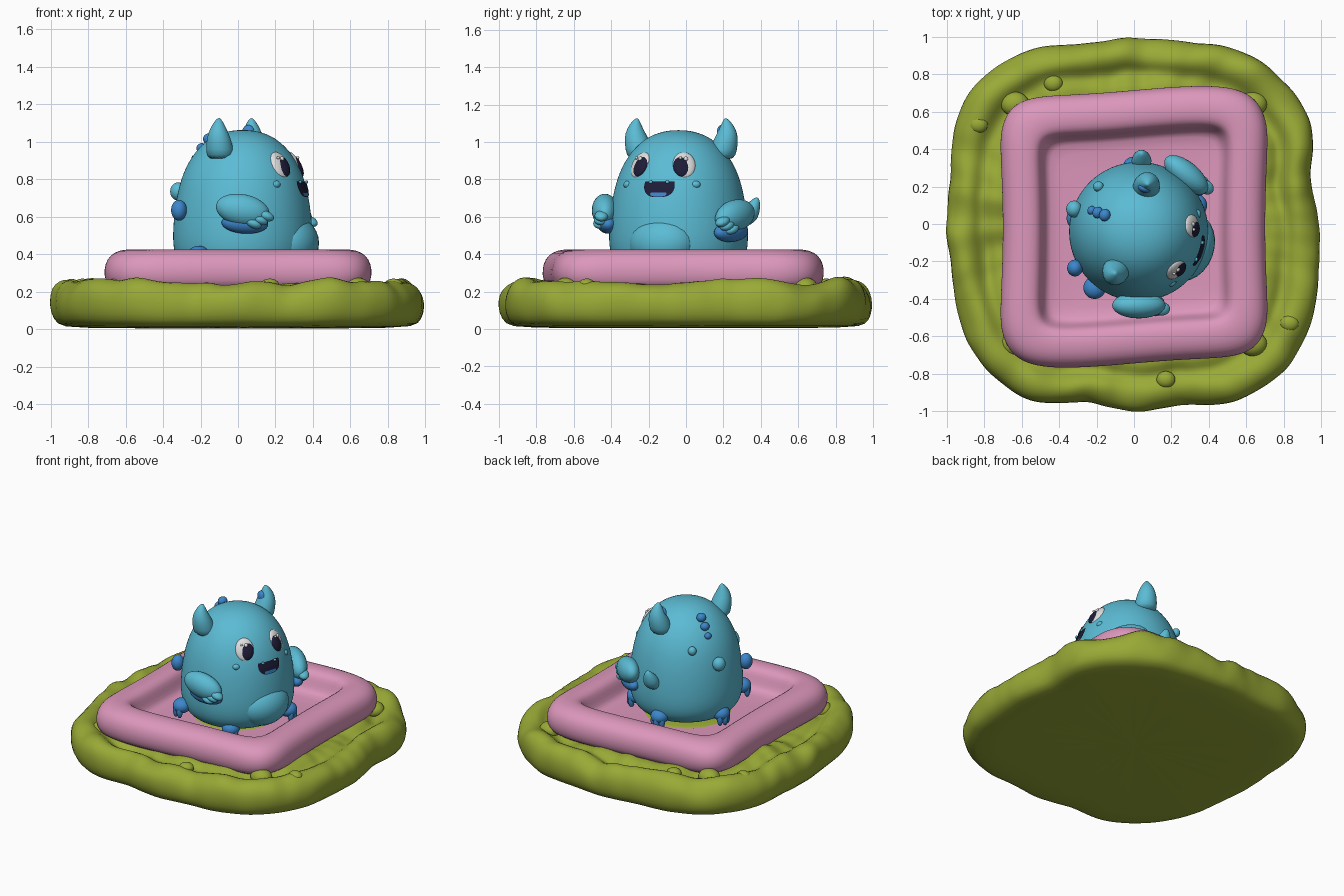
import bpy, bmesh
from math import sin, cos, pi, radians, floor, atan2, copysign
from mathutils import Matrix, Vector, noise

cube = bpy.data.objects.get("Cube")
if cube:
    bpy.data.objects.remove(cube)


def material(name, r, g, b):
    m = bpy.data.materials.new(name)
    m.use_nodes = True
    m.diffuse_color = (r, g, b, 1)
    shader = m.node_tree.nodes["Principled BSDF"]
    shader.inputs["Base Color"].default_value = (r, g, b, 1)
    shader.inputs["Roughness"].default_value = 0.7
    return m


OLIVE = material("olive", 0.32, 0.40, 0.037)
PINK = material("pink", 0.72, 0.31, 0.50)
CYAN = material("cyan", 0.105, 0.50, 0.66)
BLUE = material("blue", 0.045, 0.24, 0.60)
WHITE = material("eye white", 0.75, 0.75, 0.75)
NAVY = material("navy", 0.013, 0.012, 0.04)

# Creature frame: local +x is where it looks
CREATURE = Matrix.Translation((0.025, -0.04, 0)) @ Matrix.Rotation(radians(-20), 4, "Z")
WORLD = Matrix.Identity(4)


def finish(name, bm, mat, frame, levels=0):
    bmesh.ops.recalc_face_normals(bm, faces=bm.faces)
    bm.transform(frame)
    mesh = bpy.data.meshes.new(name)
    bm.to_mesh(mesh)
    bm.free()
    mesh.materials.append(mat)
    mesh.polygons.foreach_set("use_smooth", [True] * len(mesh.polygons))
    ob = bpy.data.objects.new(name, mesh)
    bpy.context.collection.objects.link(ob)
    if levels:
        mod = ob.modifiers.new("Smooth", "SUBSURF")
        mod.levels = mod.render_levels = levels
    return ob


def loft(name, rings, mat, frame=WORLD, levels=1, caps=True):
    """Skin closed rings of points, optionally closing both ends."""
    bm = bmesh.new()
    rows = [[bm.verts.new(p) for p in ring] for ring in rings]
    n = len(rows[0])
    for a, b in zip(rows, rows[1:]):
        for i in range(n):
            j = (i + 1) % n
            bm.faces.new((a[i], a[j], b[j], b[i]))
    if caps:
        for row in (rows[0], rows[-1]):
            bm.faces.new(row)
    return finish(name, bm, mat, frame, levels)


def ball(name, loc, radii, mat, frame=CREATURE, yaw=0, pitch=0):
    bm = bmesh.new()
    bmesh.ops.create_uvsphere(bm, u_segments=24, v_segments=14, radius=1)
    turn = Matrix.Rotation(yaw, 4, "Z") @ Matrix.Rotation(pitch, 4, "Y")
    bm.transform(Matrix.Translation(loc) @ turn @ Matrix.Diagonal((*radii, 1)))
    return finish(name, bm, mat, frame)


def circle(x, y, z, r, n=16):
    return [(x + r * cos(2 * pi * i / n), y + r * sin(2 * pi * i / n), z) for i in range(n)]


# Lumpy base: radius every 15 degrees, skinned through a rolled rim section
RADII = [0.99, 0.98, 1.09, 1.105, 1.08, 1.01, 1.0, 1.0, 1.08, 1.125, 1.1, 1.02,
         1.0, 1.01, 1.07, 1.105, 1.09, 0.99, 1.0, 1.01, 1.09, 1.125, 1.09, 1.02]


def base_radius(a):
    t = (a / (2 * pi)) * 24
    k = floor(t)
    f = t - k
    p, q, r, s = (RADII[(k + d) % 24] for d in (-1, 0, 1, 2))
    return q + 0.5 * f * (r - p + f * (2 * p - 5 * q + 4 * r - s + f * (3 * (q - r) + s - p)))


BASE = [(0.3, 0.005), (0.9, 0.005), (0.965, 0.025), (0.995, 0.08), (1.0, 0.145), (0.988, 0.2),
        (0.955, 0.24), (0.91, 0.262), (0.865, 0.25), (0.835, 0.215), (0.8, 0.2),
        (0.77, 0.22), (0.73, 0.235), (0.66, 0.22), (0.3, 0.2)]
rings = []
for s, z in BASE:
    ring = []
    for i in range(160):
        a = 2 * pi * i / 160
        r = base_radius(a) * s
        lump = noise.noise(Vector((cos(a) * s * 4, sin(a) * s * 4, z * 3)))
        fine = noise.noise(Vector((cos(a) * 9, sin(a) * 9, z * 5)))
        z2 = z + (0.045 * lump + 0.015 * fine) * min(1, z / 0.2)
        if s > 0.75:
            r += 0.008 * lump + 0.008 * fine
        ring.append((r * cos(a), r * sin(a), max(0, z2)))
    rings.append(ring)
loft("ground_base", rings, OLIVE)
for x, y in ((-0.83, 0.53), (-0.43, 0.75), (0.83, -0.53), (0.17, -0.83)):
    ball("base_lump", (x, y, 0.235), (0.05, 0.045, 0.035), OLIVE, WORLD)
for sx, sy in ((-1, -1), (1, -1), (-1, 1), (1, 1)):
    ball("corner_lump", (sx * 0.635, sy * 0.64, 0.22), (0.075, 0.065, 0.055), OLIVE, WORLD)

# Soft square pool: half size, height and squareness of each ring
POOL = [(0.3, 0.2, 6.5), (0.66, 0.2, 6.5), (0.705, 0.23, 6.5), (0.722, 0.29, 6.5), (0.715, 0.35, 6.5),
        (0.69, 0.395, 6.5), (0.645, 0.42, 6.5), (0.59, 0.428, 7), (0.54, 0.42, 8),
        (0.51, 0.395, 11), (0.495, 0.34, 11), (0.475, 0.295, 11), (0.44, 0.28, 11), (0.2, 0.278, 8)]
rings = []
for h, z, n in POOL:
    ring = []
    for i in range(128):
        a = 2 * pi * i / 128
        c, s = cos(a), sin(a)
        r = h / (abs(c) ** n + abs(s) ** n) ** (1 / n)
        x, y = r * c, r * s
        ring.append((x * (0.975 + 0.03 * min(1, (y / 0.5) ** 2)),
                     y * 1.015 - 0.015 + 0.025 * sin(3.5 * x) * min(1, abs(y) * 2), z))
    rings.append(ring)
loft("pool", rings, PINK)
ball("pool_stain", (0.0, -0.02, 0.275), (0.29, 0.29, 0.02), OLIVE, WORLD)

# Egg-shaped body
BODY = [(0.2, 0.285), (0.29, 0.3), (0.355, 0.36), (0.374, 0.45), (0.372, 0.55), (0.362, 0.65),
        (0.344, 0.75), (0.313, 0.85), (0.255, 0.95), (0.172, 1.025), (0.085, 1.057), (0.02, 1.063)]
loft("body", [circle(0, 0, z, r, 40) for r, z in BODY], CYAN, CREATURE, 2)
ball("belly", (0.275, 0.01, 0.46), (0.14, 0.185, 0.145), CYAN)


def body_radius(z):
    for (r0, z0), (r1, z1) in zip(BODY, BODY[1:]):
        if z0 <= z <= z1:
            return r0 + (r1 - r0) * (z - z0) / (z1 - z0)
    return 0


def decal(name, z0, w, h, top, lift, mat):
    """Thin skin wrapped on the face, its boxy oval cut flat above top."""
    rings = []
    for k in (1.0, 0.75, 0.5, 0.25, 0.02):
        ring = []
        for i in range(32):
            t = 2 * pi * i / 32
            z = z0 + min(k * h * sin(t), k * top)
            a = 0.04 + k * w * copysign(abs(cos(t)) ** 0.65, cos(t)) / body_radius(z)
            r = body_radius(z) + lift
            ring.append((r * cos(a), r * sin(a), z))
        rings.append(ring)
    return loft(name, rings, mat, CREATURE, 0, False)


# Mouth with tongue and little teeth
decal("mouth", 0.765, 0.085, 0.06, 0.024, 0.006, NAVY)
decal("tongue", 0.722, 0.045, 0.014, 0.008, 0.009, BLUE)
for y in (-0.035, 0.06):
    ball("tooth", (0.34, y, 0.786), (0.008, 0.011, 0.009), CYAN)

# Mirrored features
for side, label, lift in ((1, "left", -0.03), (-1, "right", 0)):
    a = side * radians(26)
    r = body_radius(0.875)

    def on_face(da, dz, out):
        return ((r + out) * cos(a + da), (r + out) * sin(a + da), 0.875 + dz)

    tilt = radians(-26)
    ball(label + "_eye", on_face(0, 0, -0.016), (0.026, 0.062, 0.077), WHITE, CREATURE, a, tilt)
    ball(label + "_pupil", on_face(-side * 0.04, -0.005, -0.006), (0.023, 0.048, 0.062), NAVY,
         CREATURE, a, tilt)
    for da, dz, size in ((0.03, 0.036, 0.012), (-0.07, 0.04, 0.008)):
        ball(label + "_eye_glint", on_face(da, dz, -0.004), (0.008, size, size), WHITE, CREATURE, a, tilt)
    ball(label + "_cheek", (0.258, side * 0.19, 0.772), (0.024, 0.028, 0.022), CYAN)

    horn = [(0.225, 0.9, 0.075), (0.24, 0.96, 0.075), (0.256, 1.02, 0.066), (0.264, 1.07, 0.045),
            (0.258, 1.11, 0.022), (0.252, 1.127, 0.006)]
    loft(label + "_horn", [circle(-0.043, side * y, z, w) for y, z, w in horn], CYAN, CREATURE)

    # Arm slopes down and forward, ending in stubby fingers
    yaw = -side * radians(20)
    ball(label + "_arm", (0.135, side * 0.37, 0.635 + lift), (0.145, 0.07, 0.085), CYAN,
         CREATURE, yaw, 0.2)
    ball(label + "_arm_underside", (0.14, side * 0.35, 0.565 + 1.5 * lift), (0.125, 0.058, 0.055), BLUE,
         CREATURE, yaw, 0.05)
    for k in range(3):
        ball(label + "_finger", (0.258 - 0.03 * k, side * (0.345 + 0.015 * k), 0.605 + lift - 0.02 * k),
             (0.045, 0.036, 0.026), CYAN, CREATURE, yaw, 0.4)
ball("left_horn_spot", (-0.05, 0.225, 1.05), (0.035, 0.022, 0.04), BLUE)

# Spine beads and skin bumps
for x, z, w in ((-0.2, 1.015, 0.03), (-0.24, 0.965, 0.028), (-0.275, 0.91, 0.022)):
    ball("spine_bead", (x, 0.02, z), (w, w * 1.1, w), BLUE)
ball("back_bump", (-0.32, 0.08, 0.735), (0.042, 0.045, 0.048), CYAN, WORLD)
ball("small_bump", (-0.19, 0.2, 0.84), (0.028, 0.028, 0.03), CYAN, WORLD)
ball("side_knob", (-0.315, -0.235, 0.635), (0.042, 0.045, 0.055), BLUE, WORLD)
spike = [(0.31, 0.55, 0.03), (0.33, 0.59, 0.058), (0.345, 0.64, 0.052), (0.368, 0.68, 0.03),
         (0.378, 0.705, 0.008)]
loft("side_spike", [circle(0.04, y, z, w) for y, z, w in spike], CYAN)

# Feet with pointed claws around the bottom edge
for x, y, z in ((-0.3, 0.03, 0.36), (0.0, 0.3, 0.36), (0.33, 0.1, 0.345),
                (0.16, -0.31, 0.32), (-0.21, -0.34, 0.395)):
    ball("foot", (x, y, z), (0.06, 0.06, 0.05), BLUE, WORLD)
    out = atan2(y + 0.04, x - 0.025)
    for spread in (-0.9, 0, 0.9):
        cx, cy = x + 0.04 * cos(out + spread), y + 0.04 * sin(out + spread)
        ball("claw", (cx, cy, z - 0.03), (0.02, 0.02, 0.045), BLUE, WORLD)
